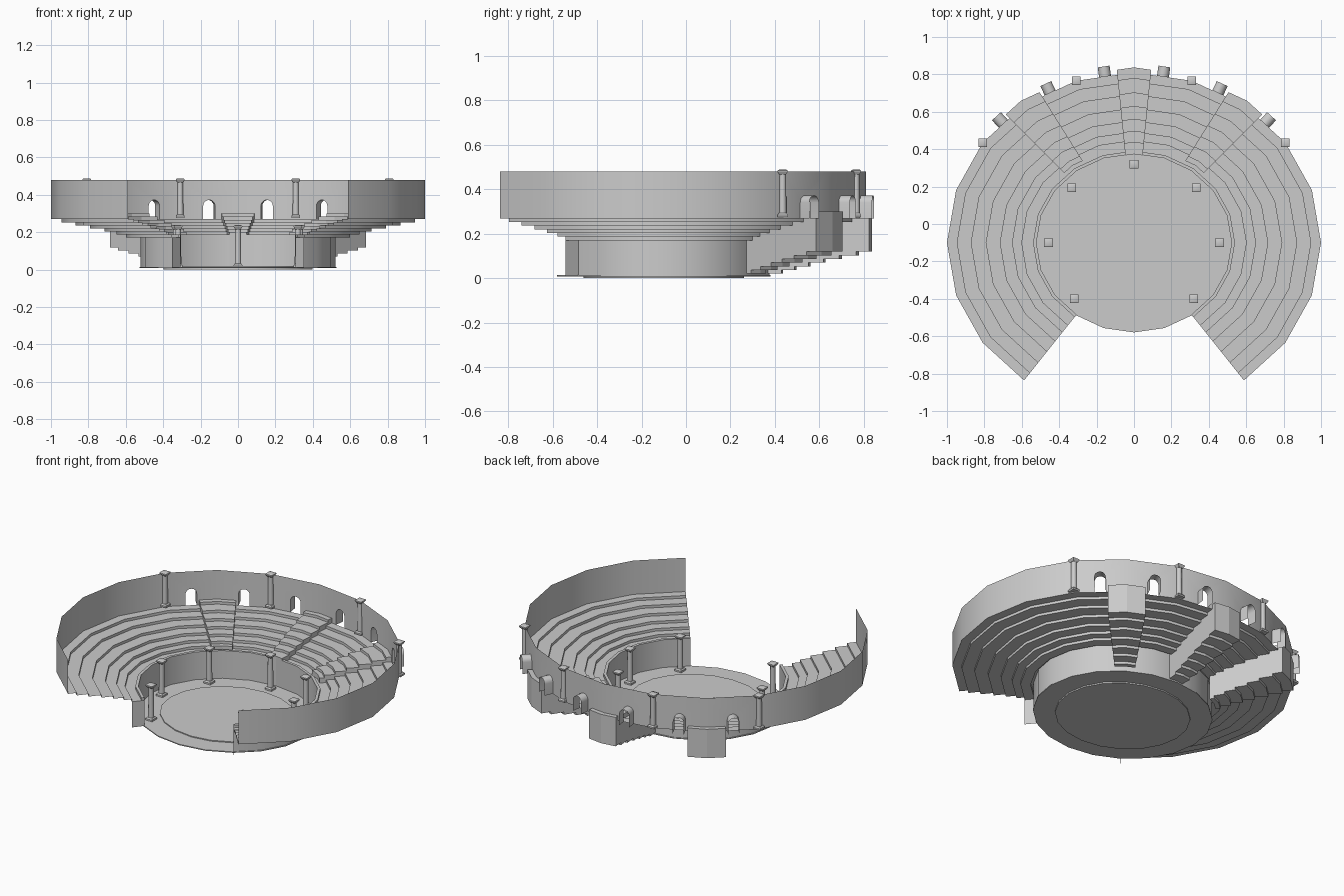
import bpy, bmesh, math
from mathutils import Vector

if "Cube" in bpy.data.objects:
    bpy.data.objects.remove(bpy.data.objects["Cube"])

CY, RATIO, STEP = -0.1, 0.91, 18      # ellipse centre, y/x ratio, facet angle
ROUND = 20


def vert(a, t):
    t = math.radians(t)
    return Vector((a * math.cos(t), CY + RATIO * a * math.sin(t), 0))


def pt(a, t, z):
    # point on the faceted ellipse of half-width a
    k = math.floor(t / STEP + 1e-6) * STEP
    p = vert(a, k).lerp(vert(a, k + STEP), (t - k) / STEP)
    p.z = z
    return p


def finish(name, bm, smooth=False, normals=True):
    bmesh.ops.remove_doubles(bm, verts=bm.verts, dist=0.0002)
    if normals:
        bmesh.ops.recalc_face_normals(bm, faces=bm.faces)
    me = bpy.data.meshes.new(name)
    bm.to_mesh(me)
    bm.free()
    ob = bpy.data.objects.new(name, me)
    bpy.context.collection.objects.link(ob)
    if smooth:
        bpy.ops.object.select_all(action='DESELECT')
        ob.select_set(True)
        bpy.context.view_layer.objects.active = ob
        bpy.ops.object.shade_smooth_by_angle(angle=math.radians(30))
    return ob


def face(bm, pts):
    return bm.faces.new([bm.verts.new(p) for p in pts])


def sweep(bm, profile, angles):
    # sheet swept around the ellipse
    for t0, t1 in zip(angles, angles[1:]):
        for (a, z), (b, w) in zip(profile, profile[1:]):
            face(bm, [pt(a, t0, z), pt(a, t1, z), pt(b, t1, w), pt(b, t0, w)])


def disc(name, a, z0, z1):
    bm = bmesh.new()
    angs = [i * 360 / ROUND for i in range(ROUND)]
    lo, hi = ([bm.verts.new(pt(a, t, z)) for t in angs] for z in (z0, z1))
    bm.faces.new(lo[::-1])
    bm.faces.new(hi)
    for i in range(ROUND):
        j = (i + 1) % ROUND
        bm.faces.new([lo[i], lo[j], hi[j], hi[i]])
    finish(name, bm, True)


# floor
disc("orchestra_floor", 0.527, 0.008, 0.014)
disc("arena_disc", 0.397, 0.0, 0.02)

# podium wall with curb, then six open seat rows
SPAN = list(range(-54, 235, STEP))
risers = [0.60, 0.65, 0.715, 0.79, 0.87, 0.945]
prof = [(0.522, 0.01), (0.522, 0.187), (0.54, 0.187), (0.54, 0.17)]
z = 0.17
for a in risers:
    prof += [(a, z), (a, z + 0.0165)]
    z += 0.0165
prof.append((1.0, z))
TOP = z
bm = bmesh.new()
sweep(bm, prof, SPAN)
for t in (-54, 234):                   # podium end panels
    face(bm, [pt(0.522, t, 0.01), pt(0.60, t, 0.01), pt(0.60, t, 0.17), pt(0.522, t, 0.17)])
finish("seat_rows", bm, True)

# outer wall: thin sheet, arched openings in the six rear bays
ARCHED = (36, 54, 72, 90, 108, 126)
HW, SPRING, WALL_TOP, DEPTH = 0.032, 0.34, 0.48, 0.055
wall, vaults = bmesh.new(), bmesh.new()
for t in SPAN[:-1]:
    p, q = pt(1, t, 0), pt(1, t + STEP, 0)
    up = Vector((0, 0, 1))
    outline = [p + up * TOP]
    if t in ARCHED:
        d, m = (q - p).normalized(), (p + q) / 2
        arch = [(-HW, TOP)]
        arch += [(-HW * math.cos(math.pi * i / 10), SPRING + HW * math.sin(math.pi * i / 10)) for i in range(11)]
        arch += [(HW, TOP)]
        pts = [m + d * x + up * h for x, h in arch]
        outline += pts
        out = Vector((d.y, -d.x, 0)) * DEPTH
        for u, v in zip(pts, pts[1:]):
            face(vaults, [u, v, v + out, u + out])
    outline += [q + up * TOP, q + up * WALL_TOP, p + up * WALL_TOP]
    face(wall, outline)
finish("outer_wall", wall, True)
finish("arch_vaults", vaults, True)

# stairways: thick stepped wedges cutting through the rows
LINES = [0.52, 0.59, 0.655, 0.725, 0.80, 0.88, 0.965, 1.03]


def stairway(name, t, half, start):
    bm = bmesh.new()
    radii = [start] + LINES[1:]
    up, low = [], []
    for k in range(7):
        h = 0.2 + 0.0165 * k
        up += [(radii[k], h), (radii[k + 1], h)]
        low += [(radii[k], h - 0.18), (radii[k + 1], h - 0.18)]
    loop = up + low[::-1]
    angs = [t - half, t, t + half]
    sweep(bm, loop + loop[:1], angs)
    for e in (angs[0], angs[2]):
        face(bm, [pt(a, e, h) for a, h in loop])
    finish(name, bm)


stairway("stair_centre", 90, 5.2, 0.52)
stairway("stair_right", 54, 6.3, 0.56)
stairway("stair_left", 126, 6.3, 0.56)


# columns: square plinth, tapered neck, round shaft, flared capital
def column(name, x, y, z0, z1):
    bm = bmesh.new()

    def rings(sections, n, turn):
        rows = []
        for r, h in sections:
            rows.append([bm.verts.new((x + r * math.cos(turn + i * math.tau / n),
                                       y + r * math.sin(turn + i * math.tau / n), h)) for i in range(n)])
        bm.faces.new(rows[0][::-1])
        bm.faces.new(rows[-1])
        for lo, hi in zip(rows, rows[1:]):
            for i in range(n):
                j = (i + 1) % n
                bm.faces.new([lo[i], lo[j], hi[j], hi[i]])

    s = 0.0325
    rings([(s, z0), (s, z0 + 0.01), (0.024, z0 + 0.018)], 4, math.pi / 4)
    rings([(0.017, z0 + 0.018), (0.015, z1 - 0.022)], 12, 0)
    rings([(0.021, z1 - 0.022), (s, z1 - 0.009), (s, z1 - 0.004), (0.022, z1)], 4, math.pi / 4)
    finish(name, bm, True)


for i, t in enumerate((36, 72, 108, 144)):
    p = pt(1, t, 0)
    column(f"wall_column_{i + 1}", p.x, p.y, 0.275, 0.488)
column("arena_column_rear", 0, 0.32, 0.014, 0.237)
for side, s in (("right", 1), ("left", -1)):
    for i, (x, y) in enumerate(((0.333, 0.193), (0.457, -0.1), (0.32, -0.4))):
        column(f"arena_column_{side}_{i + 1}", s * x, y, 0.014, 0.237)
